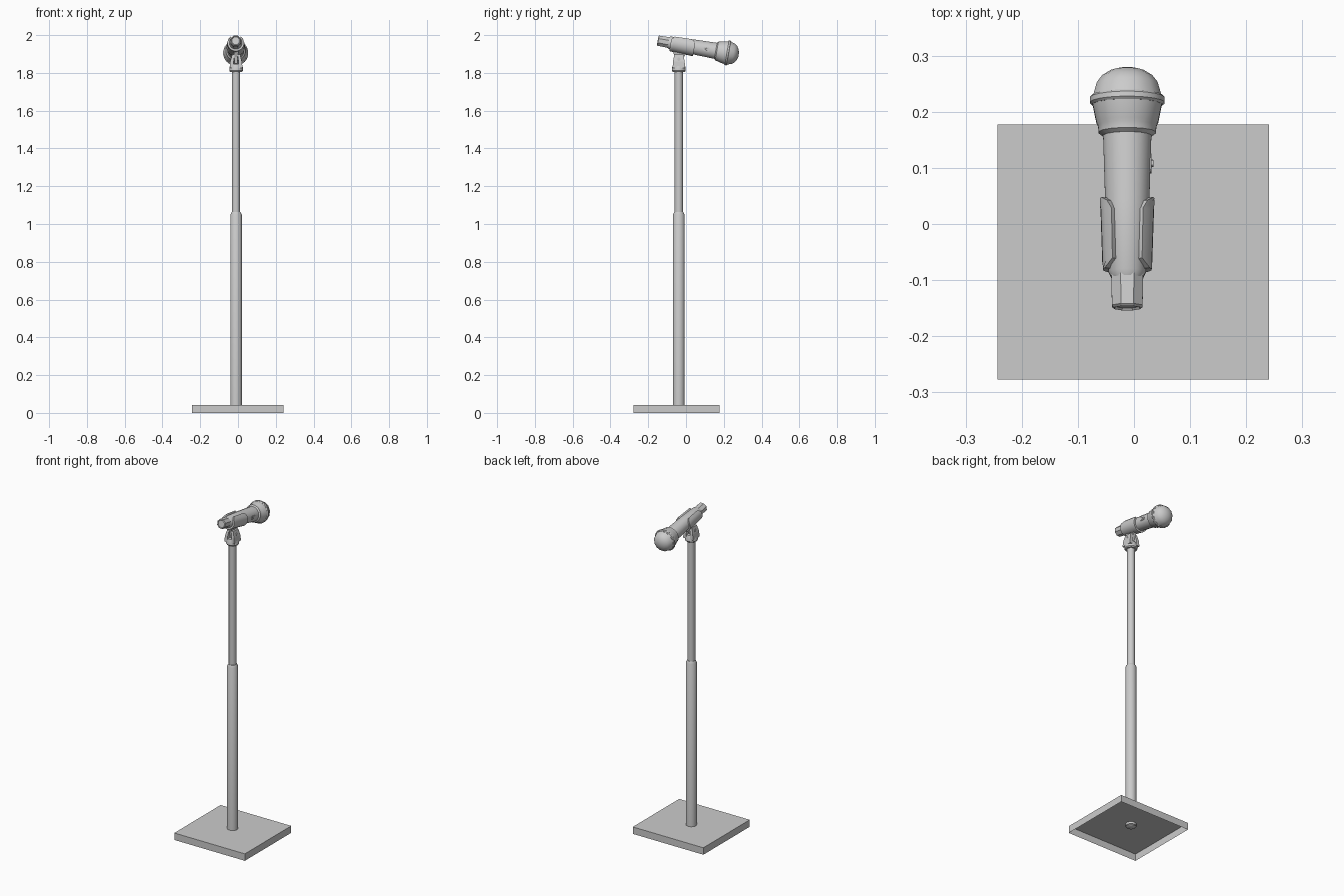
import bpy, bmesh, math
from mathutils import Matrix, Vector

cube = bpy.data.objects.get("Cube")
if cube:
    bpy.data.objects.remove(cube, do_unlink=True)

grey = bpy.data.materials.new("plain grey")
grey.use_nodes = True
grey.diffuse_color = (0.6, 0.6, 0.6, 1)
grey.node_tree.nodes["Principled BSDF"].inputs["Base Color"].default_value = (0.6, 0.6, 0.6, 1)

POLE = Vector((-0.01, -0.038, 0))
MIC = Matrix.Translation((-0.012, -0.15, 1.971)) @ Matrix.Rotation(math.radians(-100), 4, 'X')


def finish(name, bm, matrix=Matrix(), smooth=35):
    """Turn a bmesh into a finished object."""
    bmesh.ops.recalc_face_normals(bm, faces=bm.faces)
    bm.transform(matrix)
    mesh = bpy.data.meshes.new(name)
    bm.to_mesh(mesh)
    bm.free()
    mesh.materials.append(grey)
    obj = bpy.data.objects.new(name, mesh)
    bpy.context.collection.objects.link(obj)
    if smooth:
        bpy.ops.object.select_all(action='DESELECT')
        obj.select_set(True)
        bpy.context.view_layer.objects.active = obj
        bpy.ops.object.shade_smooth_by_angle(angle=math.radians(smooth))
    return obj


def loft(name, rings, matrix=Matrix(), smooth=35):
    """Skin closed rings of equal length and cap both ends."""
    bm = bmesh.new()
    rows = [[bm.verts.new(p) for p in ring] for ring in rings]
    n = len(rows[0])
    for a, b in zip(rows, rows[1:]):
        for i in range(n):
            j = (i + 1) % n
            bm.faces.new((a[i], a[j], b[j], b[i]))
    bm.faces.new(rows[0])
    bm.faces.new(rows[-1])
    return finish(name, bm, matrix, smooth)


def lathe(name, profile, sides, matrix=Matrix(), smooth=35):
    """Spin (radius, height) pairs around local z."""
    turn = [math.tau * (i + 0.5) / sides for i in range(sides)]
    rings = [[(r * math.cos(a), r * math.sin(a), z) for a in turn] for r, z in profile]
    return loft(name, rings, matrix, smooth)


def block(name, *levels):
    """Tapered block from (x, y, half_x, half_y, z) levels."""
    corners = ((-1, -1), (1, -1), (1, 1), (-1, 1))
    rings = [[(x + sx * hx, y + sy * hy, z) for sx, sy in corners]
             for x, y, hx, hy, z in levels]
    return loft(name, rings, smooth=0)


# Base: a pressed tray, open underneath
base = block("base_plate", (-0.001, -0.05, 0.242, 0.227, 0), (-0.001, -0.05, 0.242, 0.227, 0.043))
bm = bmesh.new()
bm.from_mesh(base.data)
floor = [f for f in bm.faces if f.calc_center_median().z < 0.001]
bmesh.ops.delete(bm, geom=floor, context='FACES')
bm.to_mesh(base.data)
bm.free()

# Telescopic pole
at_pole = Matrix.Translation(POLE)
lathe("lower_pole", [(0.031, 0.03), (0.031, 1.05), (0.024, 1.064)], 16, at_pole)
lathe("upper_pole", [(0.022, 1.04), (0.022, 1.82)], 16, at_pole)
lathe("base_bolt", [(0.02, 0.022), (0.026, 0.026), (0.026, 0.043)], 16, at_pole)

# Swivel socket with two leaning lugs and a pivot bolt
lathe("swivel_socket", [(0.033, 1.806), (0.037, 1.812), (0.036, 1.83), (0.03, 1.846)], 16, at_pole)
for side, word in ((1, "left"), (-1, "right")):
    x, y = POLE.x, POLE.y
    block(word + "_swivel_lug",
          (x + side * 0.024, y, 0.01, 0.033, 1.825),
          (x + side * 0.022, y, 0.009, 0.031, 1.86),
          (x + side * 0.014, y, 0.007, 0.024, 1.897))
block("clip_tongue", (POLE.x, POLE.y, 0.008, 0.014, 1.85),
      (POLE.x, POLE.y + 0.004, 0.008, 0.024, 1.885),
      (POLE.x, POLE.y + 0.008, 0.014, 0.042, 1.918))
lathe("pivot_bolt", [(0.009, -0.03), (0.009, 0.03)], 10,
      Matrix.Translation(POLE + Vector((0, 0, 1.872))) @ Matrix.Rotation(math.pi / 2, 4, 'Y'))


# Clip: a C-shaped sleeve, open on top, with rounded arm ends
def clip_ring(t, gap, outer):
    steps = 14
    angles = [math.radians(gap + (360 - 2 * gap) * i / steps) for i in range(steps + 1)]
    path = [(outer, a) for a in angles] + [(outer - 0.012, a) for a in reversed(angles)]
    return [(r * math.sin(a), -r * math.cos(a), t) for r, a in path]


loft("microphone_clip", [clip_ring(0.07, 66, 0.044), clip_ring(0.085, 36, 0.045),
                         clip_ring(0.175, 36, 0.048), clip_ring(0.19, 48, 0.049),
                         clip_ring(0.198, 70, 0.049)], MIC)

# Microphone, built along its own axis from tail to tip
lathe("microphone_tail", [(0.022, 0.004), (0.025, 0), (0.0295, 0.004), (0.031, 0.065)], 8, MIC, 20)
lathe("microphone_body", [(0.029, 0.055), (0.034, 0.066), (0.04, 0.19), (0.044, 0.318)], 16, MIC)
lathe("grille_collar", [(0.044, 0.312), (0.052, 0.318), (0.053, 0.33), (0.056, 0.336),
                        (0.063, 0.37)], 16, MIC)
lathe("grille_band", [(0.063, 0.368), (0.067, 0.372), (0.067, 0.381), (0.063, 0.385)], 20, MIC)
lathe("grille_dome", [(0.063, 0.383), (0.056, 0.407), (0.046, 0.42), (0.03, 0.43),
                      (0.011, 0.435)], 12, MIC)

# Switch on the left flank of the body
switch_at = MIC @ Matrix.Translation((0.0415, 0, 0.262)) @ Matrix.Rotation(math.pi / 2, 4, 'Y')


def rounded(hx, hy, z):
    cut = hy * 0.4
    return [(sx * (hx - a), sy * (hy - b), z) for sx, sy, a, b in
            ((-1, -1, 0, cut), (-1, -1, cut, 0), (1, -1, cut, 0), (1, -1, 0, cut),
             (1, 1, 0, cut), (1, 1, cut, 0), (-1, 1, cut, 0), (-1, 1, 0, cut))]


loft("switch_plate", [rounded(0.017, 0.01, -0.004), rounded(0.017, 0.01, 0.002)], switch_at, 0)
loft("switch_slider", [rounded(0.007, 0.006, 0), rounded(0.006, 0.005, 0.005)], switch_at, 0)
